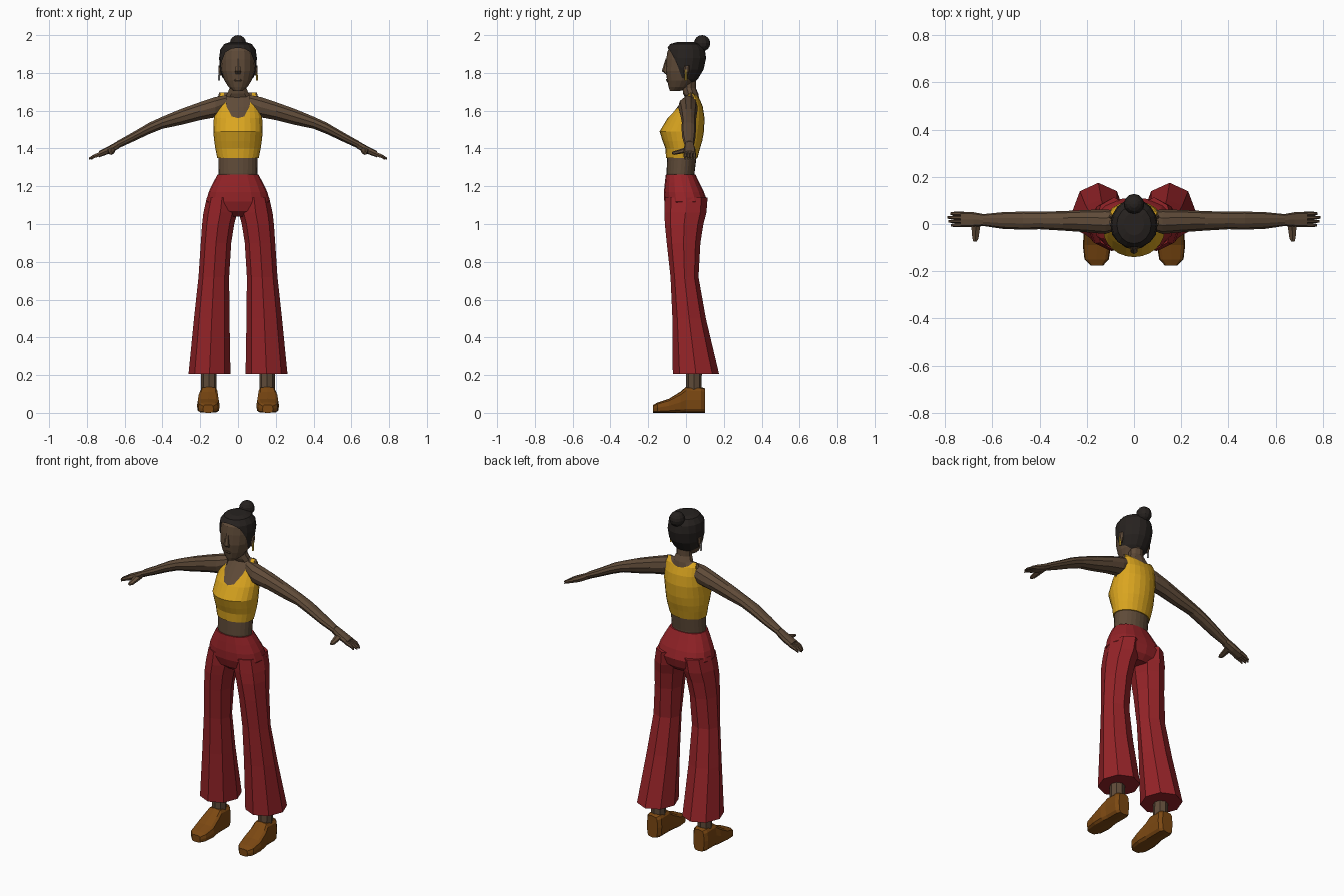
import bpy, bmesh
from math import sin, cos, pi, copysign


def mat(name, r, g, b):
    m = bpy.data.materials.new(name)
    m.diffuse_color = (r, g, b, 1)
    return m


SKIN = mat("skin", .115, .07, .04)
HAIR = mat("dark_hair", .02, .016, .014)
YELLOW = mat("yellow", .70, .376, .014)
RED = mat("red", .30, .017, .021)
BROWN = mat("brown", .20, .065, .006)
GOLD = mat("gold", .6, .38, .03)


def interp(keys, t):
    """Section of the profile at height t."""
    for a, b in zip(keys, keys[1:]):
        if t <= b[0]:
            f = max(0, (t - a[0]) / (b[0] - a[0]))
            return [p + (q - p) * f for p, q in zip(a, b)]
    return list(keys[-1])


def loft(name, keys, m, n=8, axis='z', p=1, mirror=False, lo=None, hi=None,
         grow=0, dt=0, caps=(True, True)):
    """Loft oval sections (t, u0, u1, v0, v1); lo / hi trim each column's ends."""
    place = {'z': lambda u, v, t: (u, v, t), 'x': lambda u, v, t: (t, v, u),
             'y': lambda u, v, t: (u, t, v)}[axis]
    keys = sorted(keys)
    bm = bmesh.new()
    rings = []
    for key in keys:
        ring = []
        for i in range(n):
            j, t = min(i, n - i), key[0]
            if lo:
                t = max(t, lo[j])
            if hi:
                t = min(t, hi[j])
            t, u0, u1, v0, v1 = interp(keys, t)
            a = 2 * pi * i / n
            s, c = (copysign(abs(round(k, 6)) ** p, k) for k in (sin(a), cos(a)))
            u = (u0 + u1) / 2 + ((u1 - u0) / 2 + grow) * s
            v = (v0 + v1) / 2 - ((v1 - v0) / 2 + grow) * c
            ring.append(bm.verts.new(place(u, v, t + dt)))
        rings.append(ring)
    for r, q in zip(rings, rings[1:]):
        for i in range(n):
            k = (i + 1) % n
            bm.faces.new((r[i], r[k], q[k], q[i]))
    if caps[0]:
        bm.faces.new(rings[0][::-1])
    if caps[1]:
        bm.faces.new(rings[-1])
    bmesh.ops.remove_doubles(bm, verts=bm.verts, dist=1e-5)
    bmesh.ops.recalc_face_normals(bm, faces=bm.faces)
    me = bpy.data.meshes.new(name)
    bm.to_mesh(me)
    bm.free()
    if m:
        me.materials.append(m)
    ob = bpy.data.objects.new(name, me)
    bpy.context.collection.objects.link(ob)
    if mirror:
        ob.modifiers.new("mirror", 'MIRROR')
    return ob


def sym(rows):
    """(z, half width, front, back) to full section keys."""
    return [(z, -w, w, f, b) for z, w, f, b in rows]


# Torso and the cropped top that follows it
TORSO = sym([(1.24, .10, -.10, .045), (1.27, .103, -.103, .045), (1.35, .104, -.10, .055),
             (1.40, .114, -.103, .068), (1.44, .12, -.118, .08), (1.49, .125, -.134, .089),
             (1.56, .123, -.092, .092), (1.62, .114, -.045, .083), (1.67, .107, -.005, .063),
             (1.695, .10, .028, .034)])
loft("torso", TORSO, SKIN, 24)
rim = [1.56, 1.57, 1.62, 1.695, 1.695, 1.61, 1.55, 1.61, 1.695, 1.695, 1.675, 1.665, 1.66]
loft("crop_top", TORSO, YELLOW, 24, lo=[1.35] * 13, hi=rim, grow=.006, caps=(True, False))
loft("neck", sym([(1.66, .085, 0, .07), (1.69, .06, -.015, .065), (1.72, .046, -.02, .052),
                  (1.80, .045, -.02, .052)]), SKIN, 10)

# Head and hair
HEAD = sym([(1.705, .025, -.085, -.03), (1.725, .05, -.092, .02), (1.76, .072, -.10, .055),
            (1.81, .088, -.108, .085), (1.87, .092, -.105, .098), (1.915, .086, -.098, .092),
            (1.945, .065, -.075, .07), (1.955, .035, -.04, .04)])
loft("head", HEAD, SKIN, 16)
hairline = [1.925, 1.92, 1.90, 1.84, 1.765, 1.76, 1.745, 1.74, 1.74]
loft("hair", HEAD, HAIR, 16, lo=hairline, grow=.008, dt=.008, caps=(False, True))
loft("nose", sym([(1.795, .016, -.11, -.09), (1.81, .018, -.128, -.09),
                  (1.875, .007, -.108, -.09)]), SKIN, 6)
loft("mouth", sym([(1.752, .012, -.10, -.085), (1.76, .024, -.105, -.08),
                   (1.768, .014, -.105, -.085)]), SKIN, 8)
loft("ears", [(1.785, .085, .098, -.008, .008), (1.81, .085, .105, -.012, .018),
              (1.84, .085, .106, -.01, .02)], SKIN, 6, mirror=True)
bpy.ops.mesh.primitive_uv_sphere_add(segments=12, ring_count=8, radius=.043,
                                     location=(0, .085, 1.957))
bun = bpy.context.object
bun.name = "hair_bun"
bun.data.materials.append(HAIR)

# Drop earrings, only one of them gold
for name, x, m in (("left_earring", .1, GOLD), ("right_earring", -.1, None)):
    loft(name, [(1.76, x - .006, x + .006, -.008, .008),
                (1.835, x - .004, x + .004, -.004, .004)], m, 6)

# Arms
loft("arms", [(.06, 1.60, 1.685, -.02, .055), (.12, 1.562, 1.675, -.042, .062),
              (.20, 1.548, 1.648, -.035, .06), (.30, 1.523, 1.612, -.028, .055),
              (.40, 1.503, 1.57, -.022, .052), (.47, 1.475, 1.538, -.024, .053),
              (.56, 1.433, 1.485, -.02, .05), (.64, 1.397, 1.44, -.008, .042)],
     SKIN, 10, 'x', mirror=True)

# Hands: palm, fingers, thumb
loft("palms", [(.63, 1.40, 1.443, -.007, .041), (.68, 1.373, 1.415, -.012, .05),
               (.735, 1.353, 1.387, -.013, .052)], SKIN, 8, 'x', p=.7, mirror=True)
for i, tip in enumerate((.775, .787, .79, .778)):
    y = -.013 + i * .0163
    loft(f"finger_{i + 1}", [(.72, 1.36, 1.388, y, y + .0165),
                             (.76, 1.348, 1.371, y, y + .0165),
                             (tip, 1.34, 1.352, y + .003, y + .0135)],
         SKIN, 6, 'x', mirror=True)
loft("thumbs", [(.01, .645, .695, 1.38, 1.41), (-.03, .652, .69, 1.372, 1.396),
                (-.06, .657, .687, 1.366, 1.387), (-.074, .665, .682, 1.37, 1.382)],
     SKIN, 6, 'y', mirror=True)

# Flared trousers
loft("trouser_hips", sym([(1.04, .07, -.06, .07), (1.07, .14, -.098, .098),
                          (1.12, .169, -.115, .112), (1.17, .155, -.117, .095),
                          (1.22, .131, -.112, .07), (1.262, .108, -.107, .05)]), RED, 16, p=.85)
loft("trouser_legs", [(.205, .04, .262, -.07, .175), (.5, .045, .233, -.072, .105),
                      (.72, .047, .209, -.082, .066), (.9, .036, .197, -.102, .076),
                      (1.0, .02, .19, -.112, .092), (1.06, .004, .183, -.114, .108),
                      (1.14, .004, .165, -.112, .114)], RED, 8, mirror=True)

# Ankles and shoes
loft("ankles", [(.08, .112, .195, 0, .082), (.25, .114, .196, 0, .084)],
     SKIN, 8, mirror=True)
loft("shoes", [(-.175, .13, .185, 0, .042), (-.15, .107, .21, 0, .055),
               (-.09, .097, .217, 0, .075), (-.03, .103, .212, 0, .112),
               (0, .105, .203, 0, .138), (.08, .105, .203, 0, .136),
               (.1, .12, .19, 0, .13)], BROWN, 12, 'y', p=.5, mirror=True)
